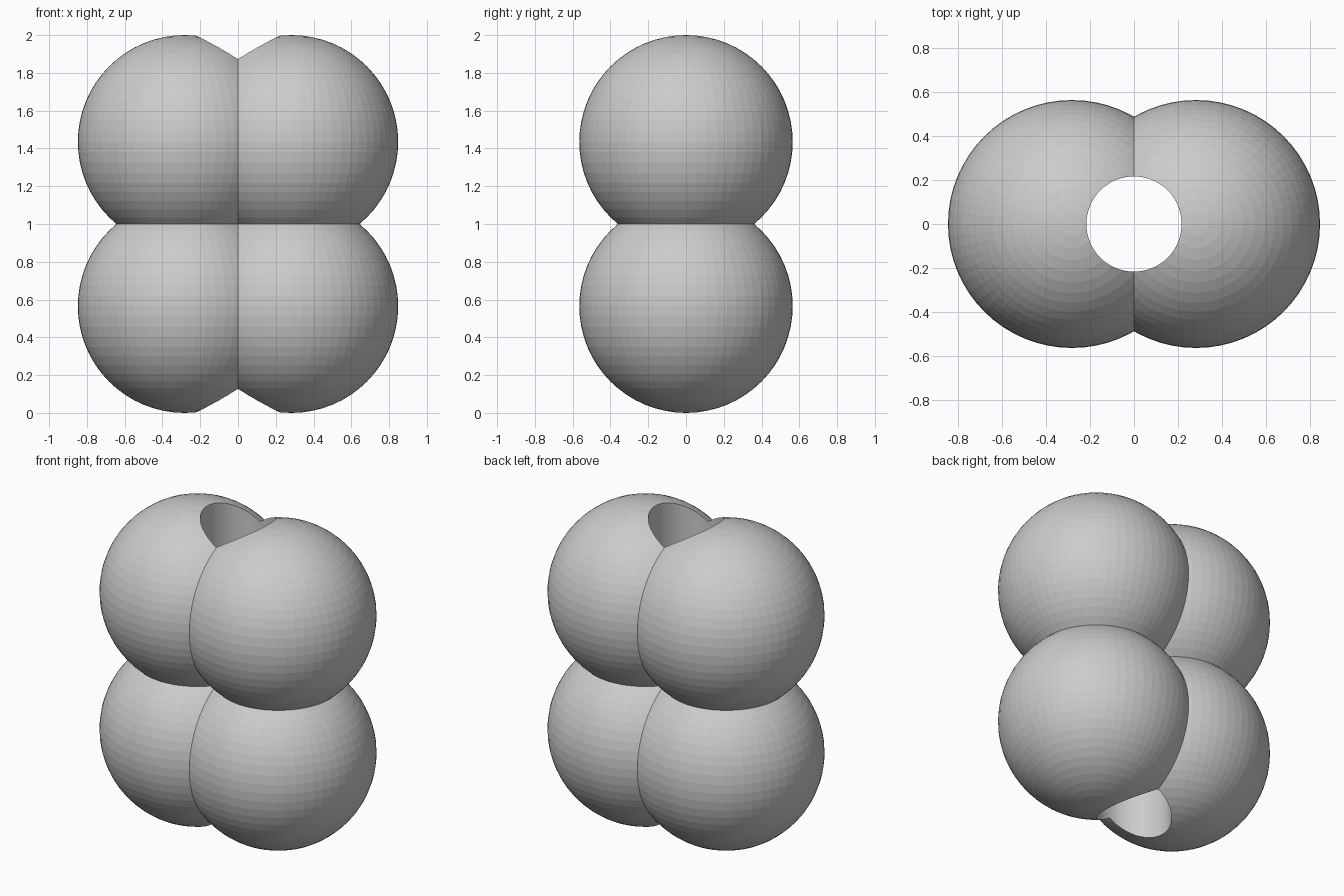
import bpy, bmesh
from mathutils import Matrix

if "Cube" in bpy.data.objects:
    bpy.data.objects.remove(bpy.data.objects["Cube"])

R, CX, CZ = 0.565, 0.283, 1.435   # sphere radius and centre
HOLE_R = 0.217

# One lobe: a sphere trimmed at the two symmetry planes, then mirrored to four
bm = bmesh.new()
bmesh.ops.create_uvsphere(bm, u_segments=64, v_segments=32, radius=R,
                          matrix=Matrix.Translation((CX, 0, CZ - 1)))
for normal in ((1, 0, 0), (0, 0, 1)):
    bmesh.ops.bisect_plane(bm, geom=bm.verts[:] + bm.edges[:] + bm.faces[:],
                           plane_co=(0, 0, 0), plane_no=normal,
                           clear_inner=True)
mesh = bpy.data.meshes.new("four_lobes")
bm.to_mesh(mesh)
bm.free()
lobes = bpy.data.objects.new("four_lobes", mesh)
lobes.location.z = 1
bpy.context.collection.objects.link(lobes)
mirror = lobes.modifiers.new("mirror", 'MIRROR')
mirror.use_axis = (True, False, True)
mirror.merge_threshold = 0.0005

# Vertical through-hole
bpy.ops.mesh.primitive_cylinder_add(vertices=64, radius=HOLE_R, depth=3, location=(0, 0, 1))
cutter = bpy.context.object
cutter.name = "hole_cutter"
cutter.hide_render = True
cutter.display_type = 'WIRE'
cut = lobes.modifiers.new("hole", 'BOOLEAN')
cut.operation = 'DIFFERENCE'
cut.solver = 'EXACT'
cut.object = cutter

# Bake the modifiers and drop the cutter
bpy.context.view_layer.objects.active = lobes
for name in ("mirror", "hole"):
    bpy.ops.object.modifier_apply(modifier=name)
bpy.data.objects.remove(cutter)
